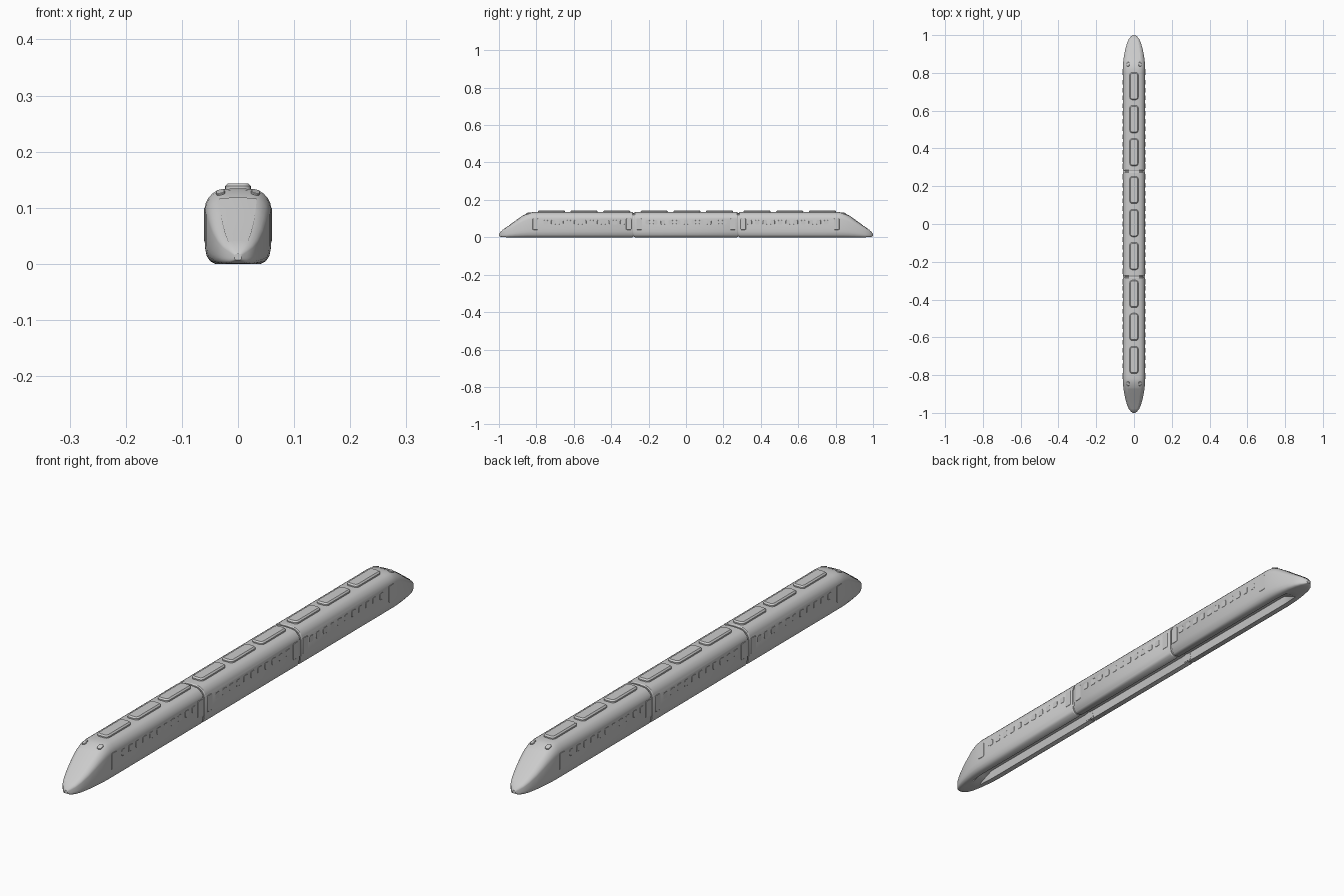
import bpy, bmesh, math

if "Cube" in bpy.data.objects:
    bpy.data.objects.remove(bpy.data.objects["Cube"])

# Half cross-section (x, z), from underside channel round to roof centre
HALF = [(0, .028), (.018, .028), (.024, 0), (.041, 0), (.050, .005), (.056, .014),
        (.059, .030), (.0595, .045), (.0595, .098), (.0575, .108), (.053, .117),
        (.046, .125), (.037, .131), (.022, .1335), (0, .1345)]
W, H = .0595, .1345

# Nose stations: distance along y, half width, roof z, floor z, channel depth
NOSE = [(.80, .0595, .1345, 0, 1), (.82, .0595, .1345, 0, 1), (.84, .0588, .131, 0, 1),
        (.87, .056, .117, 0, .6), (.90, .051, .096, 0, 0), (.93, .045, .074, 0, 0),
        (.96, .036, .053, 0, 0), (.98, .027, .039, .001, 0),
        (.993, .016, .028, .003, 0), (1.0, .006, .018, .007, 0)]


def finish(name, bm, angle=30):
    bmesh.ops.recalc_face_normals(bm, faces=bm.faces)
    me = bpy.data.meshes.new(name)
    bm.to_mesh(me)
    bm.free()
    ob = bpy.data.objects.new(name, me)
    bpy.context.collection.objects.link(ob)
    bpy.ops.object.select_all(action='DESELECT')
    ob.select_set(True)
    bpy.context.view_layer.objects.active = ob
    bpy.ops.object.shade_smooth_by_angle(angle=math.radians(angle))
    return ob


def section(y, w, top, floor, depth):
    pts = []
    for i, (x, z) in enumerate(HALF):
        if i < 2:
            z *= depth
        pts.append((x * w / W, y, floor + (top - floor) * z / H))
    return pts + [(-x, y, z) for x, y, z in pts[-2:0:-1]]


def loft(name, stations):
    bm = bmesh.new()
    rings = [[bm.verts.new(p) for p in section(*s)] for s in stations]
    n = len(rings[0])
    for a, b in zip(rings, rings[1:]):
        for i in range(n):
            bm.faces.new((a[i], a[(i + 1) % n], b[(i + 1) % n], b[i]))
    bm.faces.new(rings[0])
    bm.faces.new(rings[-1])
    return finish(name, bm)


def turned_copy(ob, name):
    c = ob.copy()
    c.name = name
    c.rotation_euler.z = ob.rotation_euler.z + math.pi
    c.location.x, c.location.y = -ob.location.x, -ob.location.y
    bpy.context.collection.objects.link(c)
    return c


def slab(name, outline, rim, top, height):
    """Rounded plate in local xy with a sloped rim, facing +z."""
    length, width, r = outline
    bm = bmesh.new()
    rings = []
    for inset, z in ((0, 0), (0, height - rim), (rim, height)):
        ring = []
        for k, (sx, sy) in enumerate(((1, 1), (-1, 1), (-1, -1), (1, -1))):
            for j in range(5):
                a = math.pi / 2 * (k + j / 4)
                rr = r - min(inset, r * .8)
                cx, cy = width / 2 - inset - rr, length / 2 - inset - rr
                ring.append(bm.verts.new((sx * cx + rr * math.cos(a),
                                          sy * cy + rr * math.sin(a), top + z)))
        rings.append(ring)
    for a, b in zip(rings, rings[1:]):
        for i in range(20):
            bm.faces.new((a[i], a[(i + 1) % 20], b[(i + 1) % 20], b[i]))
    bm.faces.new(rings[-1])
    bm.faces.new(rings[0])
    return finish(name, bm)


# Car bodies
def lip(y, edge):
    return [(y, W * .965, H * .98, .002, 1), (edge, W, H, 0, 1)]


loft("middle_car", lip(-.277, -.273) + lip(.277, .273)[::-1])
end = loft("rear_end_car", lip(.283, .287) + NOSE)
turned_copy(end, "front_end_car")

# Gangways between cars
gang = loft("rear_gangway", [(.26, W * .93, H * .96, .004, 1), (.30, W * .93, H * .96, .004, 1)])
turned_copy(gang, "front_gangway")

# Roof equipment pods
pod = None
for car in (-.55, 0, .55):
    for off in (-.17, .005, .18):
        if pod is None:
            pod = slab("roof_pod", (.145, .046, .014), .005, .128, .0155)
            ob = pod
        else:
            ob = pod.copy()
            bpy.context.collection.objects.link(ob)
        ob.location.y = car + off

# Side windows and doors: plates turned to face outwards
win = slab("side_window", (.024, .024, .006), .0006, 0, .0016)
door = slab("side_door", (.030, .060, .005), .0008, 0, .0018)
win_y = [c + (i - 5) * .041 for c in (-.545, 0, .545) for i in range(11)]
door_y = [-.805, -.305, -.25, .25, .305, .805]
for src, ys, z in ((win, win_y, .080), (door, door_y, .070)):
    first = True
    for side in (1, -1):
        for y in ys:
            ob = src if first else src.copy()
            if not first:
                bpy.context.collection.objects.link(ob)
            first = False
            ob.location = (side * (W - .0008), y, z)
            ob.rotation_euler.y = side * math.pi / 2

# Windscreen: thin panel following the nose
bm = bmesh.new()
rows = []
for y, w, top, floor, depth in NOSE[3:8]:
    u = (y - .87) / .11
    half = w * (.60 + .05 * u)
    rows.append([bm.verts.new((half * k, y, floor + (top - floor) * (1 - .022 * abs(k) ** 2) + .0015))
                 for k in (-1, -.6, 0, .6, 1)])
for a, b in zip(rows, rows[1:]):
    for i in range(4):
        bm.faces.new((a[i], a[i + 1], b[i + 1], b[i]))
bmesh.ops.solidify(bm, geom=bm.faces[:], thickness=.003)
screen = finish("rear_windscreen", bm)
turned_copy(screen, "front_windscreen")

# Roof-edge headlights on both noses
for side in (1, -1):
    lamp = slab("rear_headlight", (.024, .016, .007), .001, -.001, .0035)
    lamp.location = (side * .031, .845, .127)
    lamp.rotation_euler = (-.3, side * .3, 0)
    turned = turned_copy(lamp, "front_headlight")
    turned.rotation_euler = (.3, -side * .3, 0)
